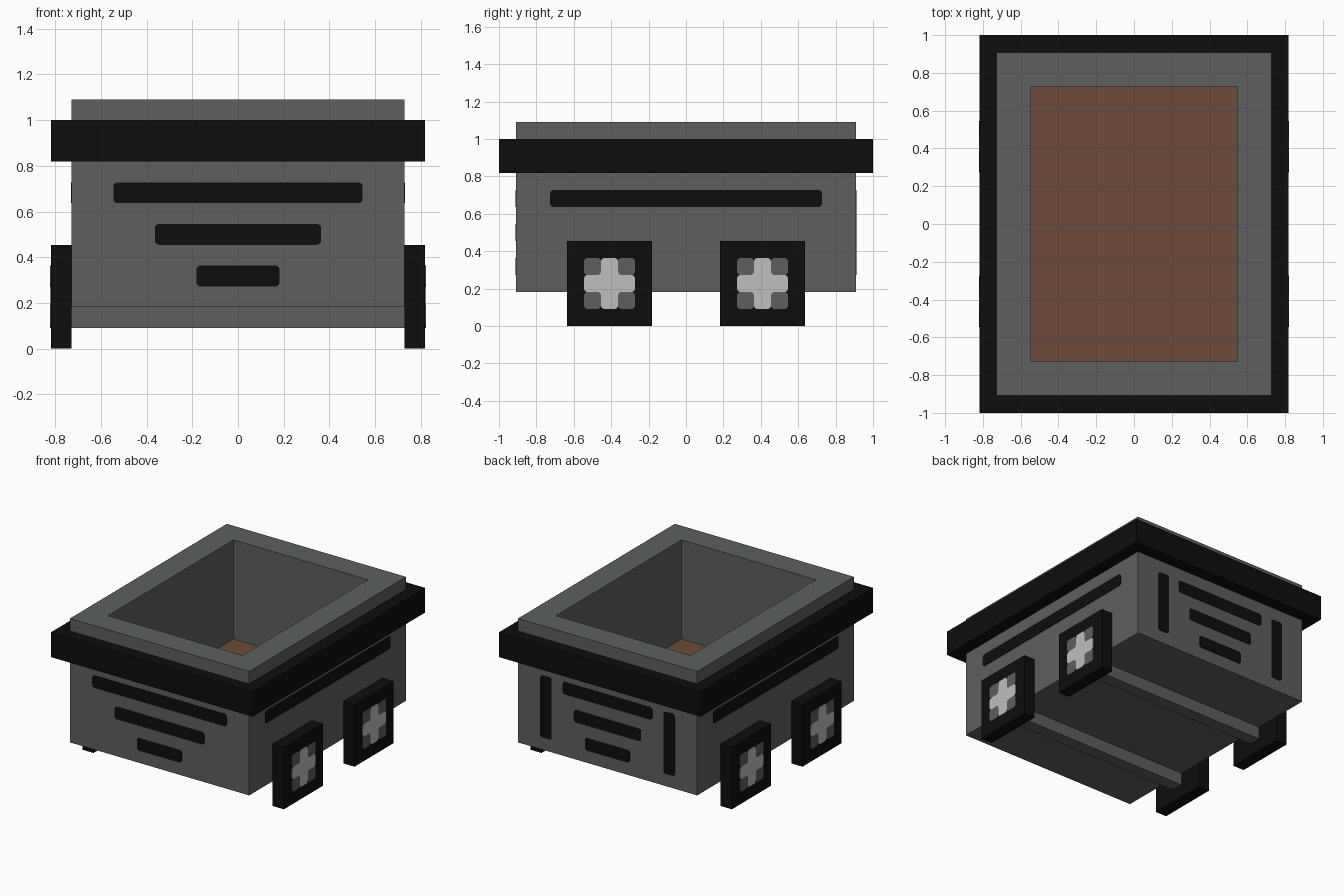
import bpy, bmesh
from mathutils import Vector

if "Cube" in bpy.data.objects:
    bpy.data.objects.remove(bpy.data.objects["Cube"], do_unlink=True)

U = 1 / 11  # module: every part sits on a grid of this size


def material(name, rgb):
    m = bpy.data.materials.new(name)
    m.use_nodes = True
    m.diffuse_color = (*rgb, 1)
    m.node_tree.nodes["Principled BSDF"].inputs["Base Color"].default_value = (*rgb, 1)
    return m


GREY = material("steel grey", (0.109, 0.117, 0.117))
BLACK = material("black", (0.004, 0.004, 0.004))
BROWN = material("brown", (0.150, 0.071, 0.044))
LIGHT = material("light grey", (0.520, 0.520, 0.520))


def finish(bm, name, *mats):
    bmesh.ops.recalc_face_normals(bm, faces=bm.faces)
    mesh = bpy.data.meshes.new(name)
    bm.to_mesh(mesh)
    bm.free()
    for m in mats:
        mesh.materials.append(m)
    ob = bpy.data.objects.new(name, mesh)
    bpy.context.collection.objects.link(ob)
    return ob


def box_bm(lo, hi):
    """Box between two corners given in grid modules."""
    bm = bmesh.new()
    lo, hi = Vector(lo) * U, Vector(hi) * U
    bmesh.ops.create_cube(bm, size=1)
    for v in bm.verts:
        v.co = [(a + b) / 2 + c * (b - a) for a, b, c in zip(lo, hi, v.co)]
    return bm


def plate(name, outline, origin, across, out, mat):
    """Thin plate with rounded corners; outline is (across, up) in modules."""
    bm = bmesh.new()
    origin, across, out = Vector(origin), Vector(across), Vector(out)
    up = Vector((0, 0, 1))
    verts = [bm.verts.new((origin + across * a + up * b) * U - out * 0.002)
             for a, b in outline]
    bm.faces.new(verts)
    bmesh.ops.bevel(bm, geom=bm.verts[:], offset=0.018, segments=3,
                    profile=0.5, affect='VERTICES')
    ext = bmesh.ops.extrude_face_region(bm, geom=bm.faces[:])
    moved = [g for g in ext["geom"] if isinstance(g, bmesh.types.BMVert)]
    bmesh.ops.translate(bm, verts=moved, vec=out * 0.005)
    return finish(bm, name, mat)


def rect(a0, a1, b0, b1):
    return [(a0, b0), (a1, b0), (a1, b1), (a0, b1)]


# Open tub with thick walls and a brown floor
bm = box_bm((-8, -10, 2), (8, 10, 12))
top = max(bm.faces, key=lambda f: f.calc_center_median().z)
bmesh.ops.inset_region(bm, faces=[top], thickness=2 * U, use_even_offset=True)
ext = bmesh.ops.extrude_face_region(bm, geom=[top])
bmesh.ops.translate(bm, vec=(0, 0, -8 * U),
                    verts=[g for g in ext["geom"] if isinstance(g, bmesh.types.BMVert)])
for g in ext["geom"]:
    if isinstance(g, bmesh.types.BMFace):
        g.material_index = 1
if top.is_valid:
    bmesh.ops.delete(bm, geom=[top], context='FACES_ONLY')
finish(bm, "tub", GREY, BROWN)

# Black band around the tub
bm = bmesh.new()
rings = []
for x, y, z in ((8, 10, 9), (9, 11, 9), (9, 11, 11), (8, 10, 11)):
    rings.append([bm.verts.new((sx * x * U, sy * y * U, z * U))
                  for sx, sy in ((-1, -1), (1, -1), (1, 1), (-1, 1))])
for i in range(4):
    r, s = rings[i], rings[(i + 1) % 4]
    for j in range(4):
        k = (j + 1) % 4
        bm.faces.new((r[j], r[k], s[k], s[j]))
finish(bm, "rim_band", BLACK)

# Slots on the front and back, shrinking downward
for i, (front_half, back_half) in enumerate(((6, 4), (4, 3), (2, 2))):
    z = 7 - 2 * i
    plate(f"front_slot_{i + 1}", rect(-front_half, front_half, z, z + 1),
          (0, -10, 0), (1, 0, 0), (0, -1, 0), BLACK)
    plate(f"back_slot_{i + 1}", rect(-back_half, back_half, z, z + 1),
          (0, 10, 0), (1, 0, 0), (0, 1, 0), BLACK)

# Axles
for end, y in (("front", -4.5), ("back", 4.5)):
    finish(box_bm((-8, y - 0.5, 1), (8, y + 0.5, 2)), f"{end}_axle", GREY)

# Light cross outline for the hubs
CROSS = [(-.5, -1.5), (.5, -1.5), (.5, -.5), (1.5, -.5), (1.5, .5), (.5, .5),
         (.5, 1.5), (-.5, 1.5), (-.5, .5), (-1.5, .5), (-1.5, -.5), (-.5, -.5)]

for side, s in (("left", 1), ("right", -1)):
    out = (s, 0, 0)
    # Side slot and upright slot at the back
    plate(f"{side}_side_slot", rect(-8, 8, 7, 8), (s * 8, 0, 0), (0, 1, 0), out, BLACK)
    plate(f"back_upright_slot_{side}", rect(-.5, .5, 3, 8), (s * 5.5, 10, 0),
          (1, 0, 0), (0, 1, 0), BLACK)
    # Square wheels with painted hubs
    for end, y in (("front", -4.5), ("back", 4.5)):
        name = f"{end}_{side}_wheel"
        x0, x1 = sorted((s * 8, s * 9))
        finish(box_bm((x0, y - 2.5, 0), (x1, y + 2.5, 5)), name, BLACK)
        hub = (s * 9, y, 2.5)
        plate(name + "_cross", CROSS, hub, (0, 1, 0), out, LIGHT)
        for a in (-1, 1):
            for b in (-1, 1):
                plate(f"{name}_hub_corner", rect(a - .5, a + .5, b - .5, b + .5),
                      hub, (0, 1, 0), out, GREY)
